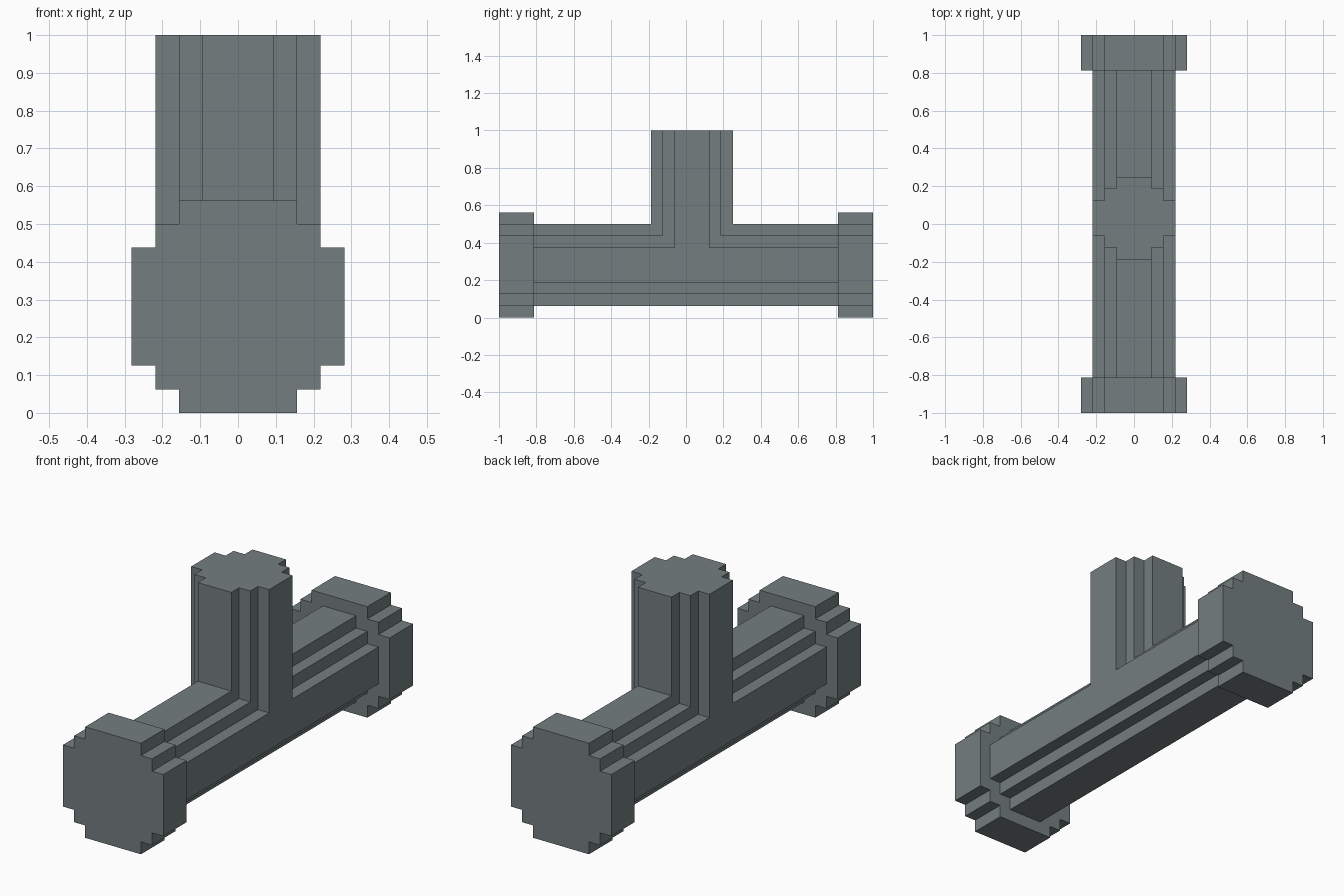
import bpy
import bmesh
from mathutils import Matrix

if "Cube" in bpy.data.objects:
    bpy.data.objects.remove(bpy.data.objects["Cube"])

U = 1 / 16  # model unit

metal = bpy.data.materials.new("blue grey metal")
metal.diffuse_color = (0.175, 0.208, 0.214, 1)
metal.use_nodes = True
metal.node_tree.nodes["Principled BSDF"].inputs["Base Color"].default_value = metal.diffuse_color


def stepped_round(r):
    """Stepped circle outline, r units in radius, with two one-unit corner steps."""
    quarter = [(r, r - 2), (r - 1, r - 2), (r - 1, r - 1), (r - 2, r - 1), (r - 2, r)]
    pts = []
    for _ in range(4):
        pts += quarter
        quarter = [(-y, x) for x, y in quarter]
    return [(x * U, y * U) for x, y in pts]


def prism(name, radius, length, matrix):
    """Extrude the stepped outline along local z, then place it."""
    bm = bmesh.new()
    face = bm.faces.new([bm.verts.new((x, y, 0)) for x, y in stepped_round(radius)])
    ext = bmesh.ops.extrude_face_region(bm, geom=[face])
    verts = [v for v in ext["geom"] if isinstance(v, bmesh.types.BMVert)]
    bmesh.ops.translate(bm, verts=verts, vec=(0, 0, length))
    bmesh.ops.transform(bm, matrix=matrix, verts=bm.verts)
    bmesh.ops.recalc_face_normals(bm, faces=bm.faces)
    mesh = bpy.data.meshes.new(name)
    bm.to_mesh(mesh)
    bm.free()
    mesh.materials.append(metal)
    ob = bpy.data.objects.new(name, mesh)
    bpy.context.collection.objects.link(ob)
    return ob


def along_y(y):
    return Matrix.Translation((0, y, 4.5 * U)) @ Matrix.Rotation(-1.5707963267948966, 4, "X")


# Main horizontal pipe
pipe = prism("tee_pipe", 3.5, 26 * U, along_y(-13 * U))

# Upright branch, half a unit behind the middle, joined into the pipe
branch = prism("branch_pipe", 3.5, 11.5 * U, Matrix.Translation((0, 0.5 * U, 4.5 * U)))
join = pipe.modifiers.new("join branch", "BOOLEAN")
join.operation = "UNION"
join.solver = "EXACT"
join.object = branch
bpy.context.view_layer.objects.active = pipe
bpy.ops.object.modifier_apply(modifier=join.name)
bpy.data.objects.remove(branch)

# End flanges
prism("front_flange", 4.5, 3 * U, along_y(-16 * U))
prism("back_flange", 4.5, 3 * U, along_y(13 * U))
